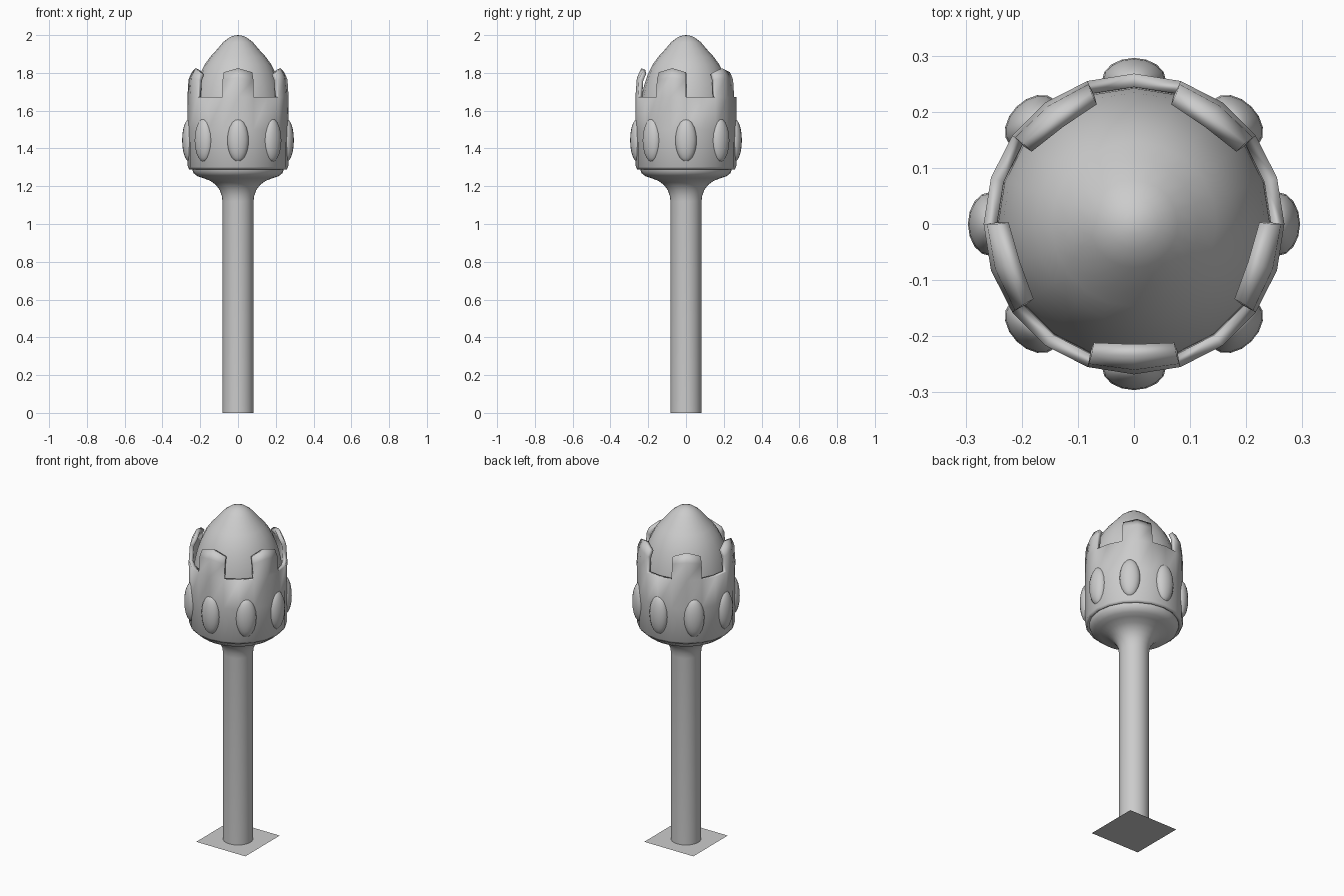
import bpy, bmesh
from math import sin, cos, pi, radians

if "Cube" in bpy.data.objects:
    bpy.data.objects.remove(bpy.data.objects["Cube"])


def finish(name, bm, angle=40):
    bmesh.ops.recalc_face_normals(bm, faces=bm.faces)
    me = bpy.data.meshes.new(name)
    bm.to_mesh(me)
    bm.free()
    ob = bpy.data.objects.new(name, me)
    bpy.context.collection.objects.link(ob)
    bpy.ops.object.select_all(action='DESELECT')
    ob.select_set(True)
    bpy.context.view_layer.objects.active = ob
    bpy.ops.object.shade_smooth_by_angle(angle=radians(angle))
    return ob


def lathe(name, profile, n):
    # Revolve (radius, z) points; radius 0 becomes a pole
    bm = bmesh.new()
    rings = []
    for r, z in profile:
        if r == 0:
            rings.append([bm.verts.new((0, 0, z))] * n)
        else:
            rings.append([bm.verts.new((r * sin(2 * pi * i / n), -r * cos(2 * pi * i / n), z))
                          for i in range(n)])
    for a, b in zip(rings, rings[1:]):
        for i in range(n):
            j = (i + 1) % n
            quad = list(dict.fromkeys((a[i], a[j], b[j], b[i])))
            bm.faces.new(quad)
    return finish(name, bm)


# Handle with flared cup at its top
lathe("handle", [(0, 0), (0.082, 0), (0.082, 1.12), (0.086, 1.15), (0.097, 1.18), (0.117, 1.207),
                 (0.145, 1.228), (0.185, 1.243), (0.215, 1.253), (0.236, 1.27), (0.243, 1.29),
                 (0.243, 1.32), (0, 1.32)], 32)

# Egg-shaped dome
lathe("dome", [(0, 1.32), (0.24, 1.32), (0.246, 1.5), (0.242, 1.62), (0.234, 1.68), (0.22, 1.74),
               (0.201, 1.795), (0.176, 1.845), (0.147, 1.885), (0.115, 1.92), (0.078, 1.963),
               (0.045, 1.988), (0.02, 1.997), (0, 2.0)], 20)

# Twenty-sided collar with five raised, pointed tabs
bm = bmesh.new()
N = 20


def column(i):
    a = 2 * pi * i / N
    pts = [(0.257, 1.288), (0.266, 1.302), (0.267, 1.5), (0.268, 1.672)]
    if i % 4 == 0:
        pts += [(0.26, 1.775), (0.236, 1.825)]
    elif i % 4 != 2:
        pts += [(0.262, 1.765), (0.245, 1.803)]
    return [bm.verts.new((r * sin(a), -r * cos(a), z)) for r, z in pts]


cols = [column(i) for i in range(N)]
for i in range(N):
    a, b = cols[i], cols[(i + 1) % N]
    for k in range(min(len(a), len(b)) - 1):
        bm.faces.new((a[k], b[k], b[k + 1], a[k + 1]))
collar = finish("collar", bm)
mod = collar.modifiers.new("thickness", 'SOLIDIFY')
mod.thickness = 0.024
mod.offset = -1

# Eight oval studs around the collar
for i in range(8):
    a = i * pi / 4
    bm = bmesh.new()
    bmesh.ops.create_uvsphere(bm, u_segments=16, v_segments=10, radius=1)
    stud = finish("stud_%d" % (i + 1), bm, 60)
    stud.scale = (0.057, 0.04, 0.114)
    stud.location = (0.256 * sin(a), -0.256 * cos(a), 1.443)
    stud.rotation_euler = (0, 0, a)

# Flat square sheet under the handle
bm = bmesh.new()
bmesh.ops.create_grid(bm, x_segments=1, y_segments=1, size=0.163)
finish("base_sheet", bm)
